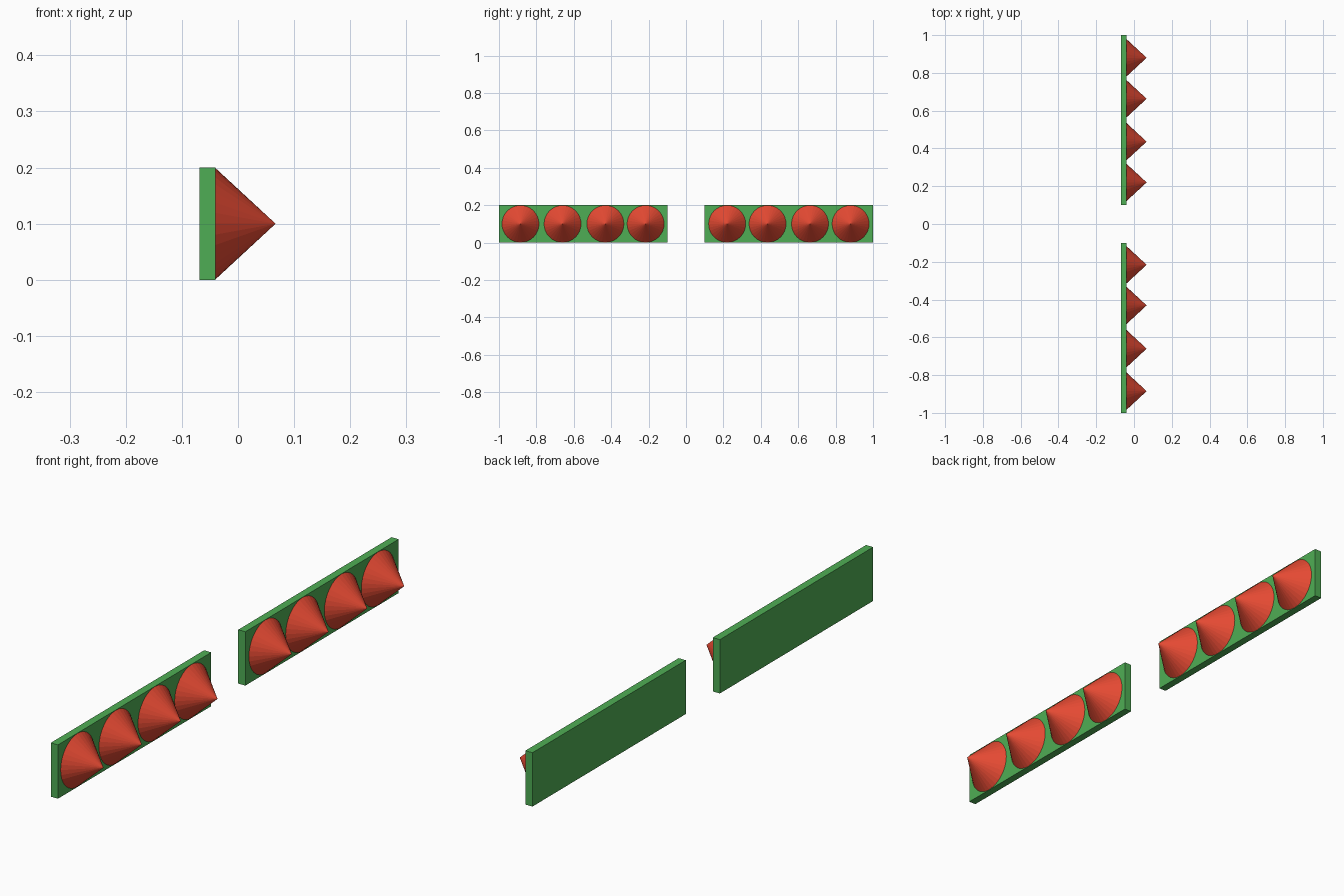
import bpy
from mathutils import Matrix

if "Cube" in bpy.data.objects:
    bpy.data.objects.remove(bpy.data.objects["Cube"])


def material(name, srgb):
    lin = [c / 12.92 if c <= 0.04045 else ((c + 0.055) / 1.055) ** 2.4 for c in srgb]
    m = bpy.data.materials.new(name)
    m.diffuse_color = (*lin, 1)
    m.use_nodes = True
    m.node_tree.nodes["Principled BSDF"].inputs["Base Color"].default_value = m.diffuse_color
    return m


green = material("green", (0.31, 0.68, 0.33))
red = material("red", (0.90, 0.29, 0.20))

BACK, FACE, TIP = -0.069, -0.040, 0.067   # x of plate back, plate front, spike tip
HEIGHT, RADIUS, SIDES = 0.2, 0.099, 32


def plate(name, y0, y1):
    bpy.ops.mesh.primitive_cube_add(size=1)
    ob = bpy.context.object
    ob.name = name
    ob.data.transform(Matrix.Diagonal((FACE - BACK, y1 - y0, HEIGHT, 1)))
    ob.location = ((BACK + FACE) / 2, (y0 + y1) / 2, HEIGHT / 2)
    ob.data.materials.append(green)


def spike(name, y):
    # cone pointing along +x, its base seated on the plate
    bpy.ops.mesh.primitive_cone_add(vertices=SIDES, radius1=RADIUS, radius2=0, depth=TIP - FACE)
    ob = bpy.context.object
    ob.name = name
    ob.data.transform(Matrix.Rotation(1.5707963, 4, 'Y'))
    ob.location = ((FACE + TIP) / 2, y, HEIGHT / 2)
    ob.data.materials.append(red)


# Two backing plates, each carrying a row of four spikes
rows = {
    "right": (0.1, 1.0, (0.22, 0.436, 0.663, 0.88)),
    "left": (-1.0, -0.1, (-0.885, -0.66, -0.431, -0.216)),
}
for side, (y0, y1, centres) in rows.items():
    plate(f"{side}_backing_plate", y0, y1)
    for i, y in enumerate(centres):
        spike(f"{side}_spike_{i + 1}", y)
